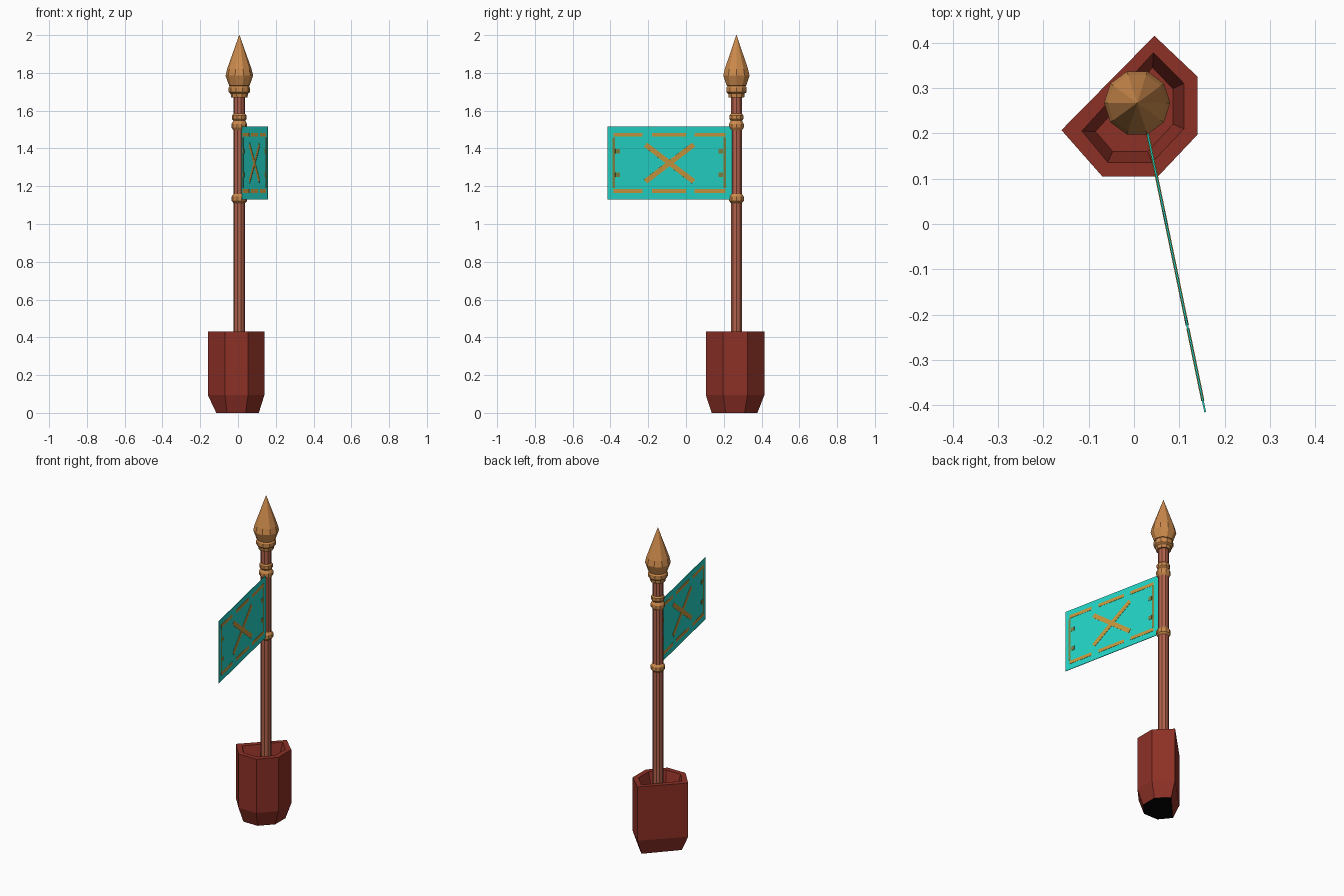
import bpy, bmesh, math
from mathutils import Vector

if "Cube" in bpy.data.objects:
    bpy.data.objects.remove(bpy.data.objects["Cube"])


def material(name, rgb):
    m = bpy.data.materials.new(name)
    lin = [(c / 255 / 12.92) if c < 10 else ((c / 255 + 0.055) / 1.055) ** 2.4 for c in rgb]
    m.diffuse_color = (*lin, 1)
    m.use_nodes = True
    m.node_tree.nodes["Principled BSDF"].inputs["Base Color"].default_value = m.diffuse_color
    return m


RED = material("dark red", (140, 48, 38))
BLACK = material("black", (6, 6, 6))
WOOD = material("reddish wood", (178, 98, 76))
BRONZE = material("bronze", (204, 138, 76))
TEAL = material("teal cloth", (36, 212, 198))
GOLD = material("gold paint", (200, 152, 62))
OLIVE = material("olive paint", (128, 132, 66))

PX, PY = 0.007, 0.267      # pole axis


def finish(name, bm, *mats):
    bmesh.ops.recalc_face_normals(bm, faces=bm.faces)
    me = bpy.data.meshes.new(name)
    bm.to_mesh(me)
    bm.free()
    for m in mats:
        me.materials.append(m)
    ob = bpy.data.objects.new(name, me)
    bpy.context.collection.objects.link(ob)
    return ob


def loft(bm, loops):
    """Join equal-length vertex loops with quads and cap both ends."""
    rings = [[bm.verts.new(p) for p in loop] for loop in loops]
    n = len(rings[0])
    for a, b in zip(rings, rings[1:]):
        for i in range(n):
            j = (i + 1) % n
            bm.faces.new((a[i], a[j], b[j], b[i]))
    bm.faces.new(rings[0][::-1])
    bm.faces.new(rings[-1])


def turned(name, profile, sides, mat):
    """Lathe a (radius, z) profile around the pole axis."""
    bm = bmesh.new()
    loft(bm, [[(PX + r * math.cos(2 * math.pi * i / sides),
                PY + r * math.sin(2 * math.pi * i / sides), z) for i in range(sides)]
              for r, z in profile])
    return finish(name, bm, mat)


# Six-sided cup: an octagon with one corner cut off, chamfered foot, sunken top
outer = [(0.045, 0.415), (-0.16, 0.207), (-0.07, 0.105), (0.053, 0.105), (0.14, 0.197), (0.14, 0.325)]
inner = [(0.043, 0.378), (-0.115, 0.205), (-0.058, 0.136), (0.04, 0.136), (0.11, 0.21), (0.11, 0.31)]
floor = [(0.041, 0.345), (-0.085, 0.204), (-0.047, 0.16), (0.03, 0.16), (0.086, 0.22), (0.086, 0.298)]
bm = bmesh.new()
loft(bm, [[(x, y, z) for x, y in poly] for poly, z in
          ((inner, 0), (outer, 0.095), (outer, 0.43), (inner, 0.43), (floor, 0.34))])
cup = finish("base_cup", bm, RED, BLACK)
for f in cup.data.polygons:
    if f.center.z < 0.01:
        f.material_index = 1    # black underside

# Pole, rings and spear-shaped finial
turned("pole", [(0.031, 0.33), (0.031, 1.70)], 10, WOOD)
turned("upper_ring", [(0.03, 1.545), (0.038, 1.555), (0.038, 1.575), (0.03, 1.585)], 10, BRONZE)
turned("middle_ring", [(0.03, 1.495), (0.041, 1.51), (0.041, 1.53), (0.03, 1.55)], 10, BRONZE)
turned("lower_ring", [(0.03, 1.11), (0.041, 1.122), (0.041, 1.145), (0.03, 1.16)], 10, BRONZE)
turned("finial_collar", [(0.043, 1.67), (0.046, 1.69), (0.056, 1.698), (0.056, 1.722), (0.045, 1.738)],
       10, BRONZE)
turned("finial_tip", [(0.045, 1.73), (0.054, 1.732), (0.073, 1.785), (0.065, 1.82), (0.001, 2.0)],
       10, BRONZE)

# Flag plane: runs from the pole towards -y, drifting to +x
SLOPE = (0.157 - 0.03) / (-0.415 - 0.2)
NORMAL = Vector((1, -SLOPE, 0)).normalized()


def plate(bm, corners, thick):
    """Thin slab lying in the flag plane, corners given as (y, z)."""
    mid = [Vector((0.03 + (y - 0.2) * SLOPE, y, z)) for y, z in corners]
    loft(bm, [[p - NORMAL * thick / 2 for p in mid], [p + NORMAL * thick / 2 for p in mid]])


def bar(bm, a, b, width):
    a, b = Vector(a), Vector(b)
    d = (b - a).normalized()
    s = Vector((-d.y, d.x)) * width / 2
    plate(bm, [a + s, b + s, b - s, a - s], 0.007)


bm = bmesh.new()
plate(bm, [(-0.415, 1.13), (0.25, 1.13), (0.25, 1.515), (-0.415, 1.515)], 0.004)
finish("flag_cloth", bm, TEAL)

# Painted cross, visible on both sides
for k, (z0, z1) in enumerate(((1.225, 1.42), (1.42, 1.225))):
    bm = bmesh.new()
    bar(bm, (-0.215, z0), (0.04, z1), 0.027)
    finish(f"cross_bar_{k + 1}", bm, GOLD)

# Dashed border along top and bottom
bm = bmesh.new()
for z in (1.175, 1.472):
    for y0, y1 in ((-0.385, -0.23), (-0.18, 0.0), (0.045, 0.208)):
        bar(bm, (y0, z), (y1, z), 0.02)
finish("border_dashes", bm, GOLD)

# Side border lines and small end marks
bm = bmesh.new()
for y, d in ((-0.383, 1), (0.204, -1)):
    bar(bm, (y, 1.19), (y, 1.458), 0.013)
    for z in (1.26, 1.385):
        bar(bm, (y + d * 0.008, z), (y + d * 0.032, z), 0.024)
finish("border_sides", bm, OLIVE)
